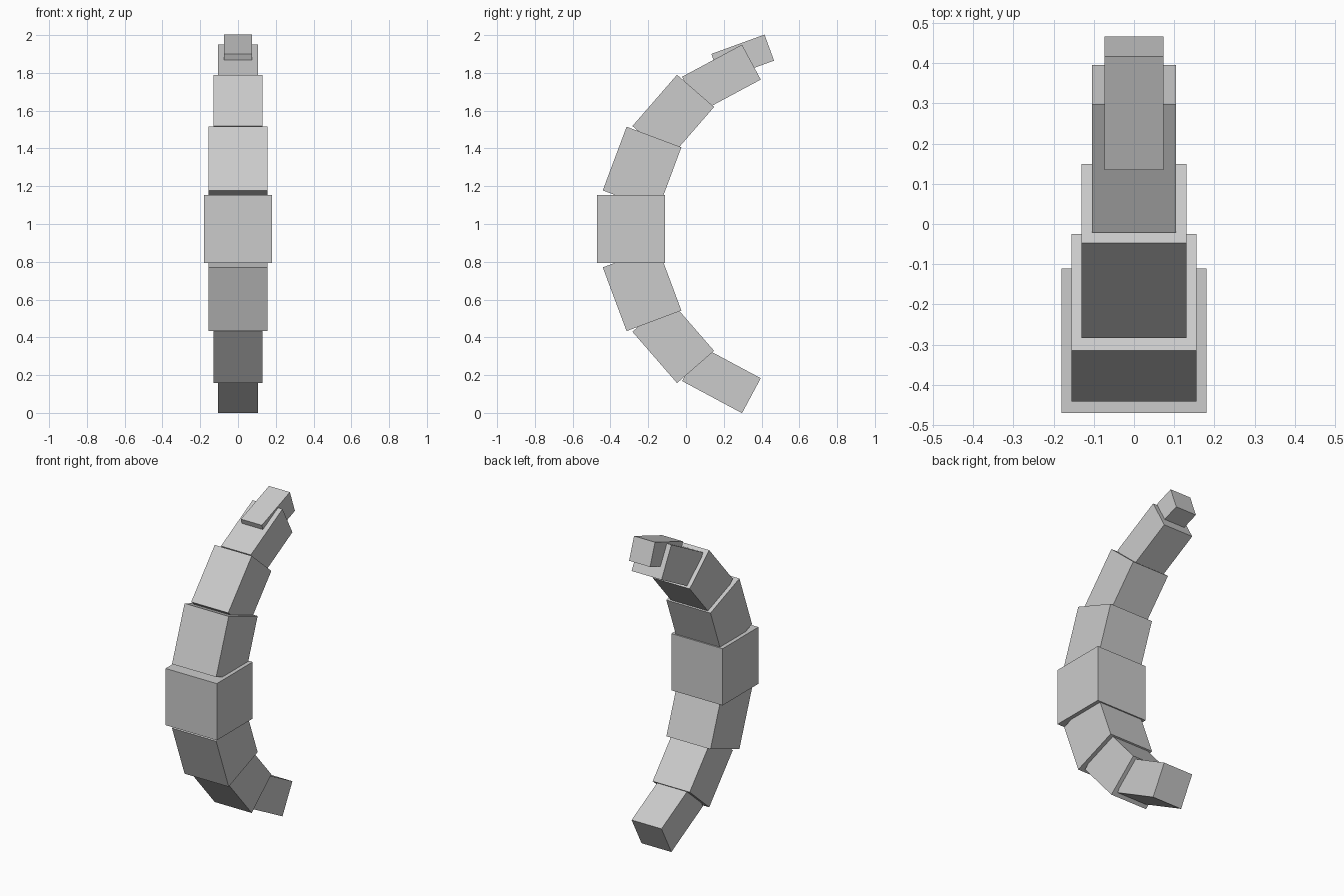
import bpy, math

if "Cube" in bpy.data.objects:
    bpy.data.objects.remove(bpy.data.objects["Cube"])

grey = bpy.data.materials.new("light_grey")
grey.diffuse_color = (0.6, 0.6, 0.6, 1)
grey.use_nodes = True
grey.node_tree.nodes["Principled BSDF"].inputs["Base Color"].default_value = grey.diffuse_color

MID = 0.974  # height of the middle block, the mirror plane of the arc


def block(name, thick, length, y, z, tilt):
    """Square-section block tilted in the side plane."""
    bpy.ops.mesh.primitive_cube_add(size=1, location=(0, y, z),
                                    rotation=(-math.radians(tilt), 0, 0))
    ob = bpy.context.object
    ob.name = name
    ob.scale = (thick, thick, length)
    ob.data.materials.append(grey)
    return ob


# Middle block
block("middle_block", 0.36, 0.36, -0.29, MID, 0)

# Pairs of blocks curving back, above and below the middle
for name, thick, y, rise, tilt in [
    ("inner_block", 0.31, -0.2325, 0.318, 20.5),
    ("outer_block", 0.26, -0.0675, 0.595, 41),
    ("end_block", 0.21, 0.1875, 0.798, 61.8),
]:
    for side, s in (("upper", 1), ("lower", -1)):
        block(f"{side}_{name}", thick, 0.36, y, MID + s * rise, s * tilt)

# Small tip on the upper end
block("upper_tip", 0.147, 0.30, 0.30, 1.8825, 70)
